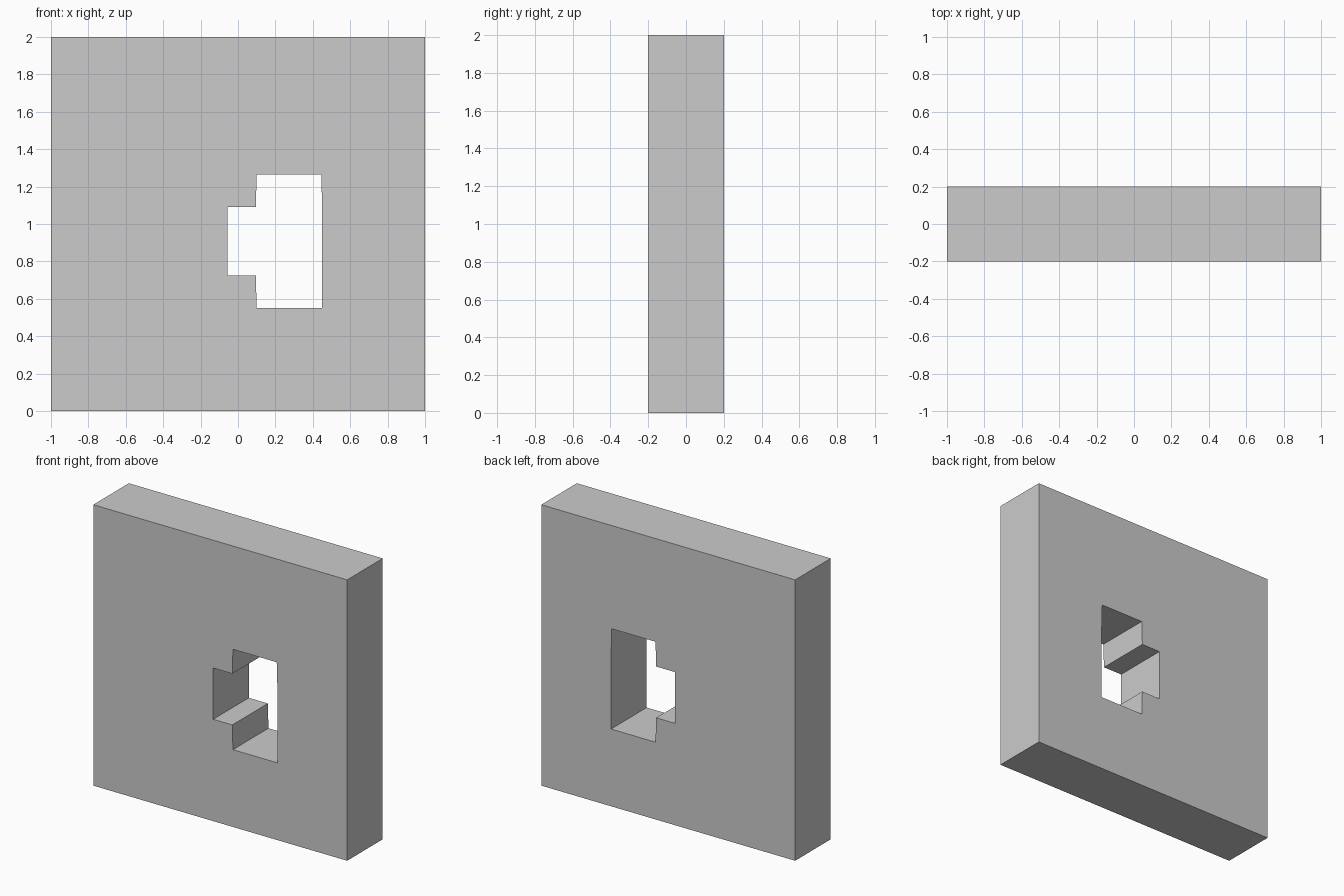
import bpy
from math import pi

if "Cube" in bpy.data.objects:
    bpy.data.objects.remove(bpy.data.objects["Cube"])

# Front profiles in (x, z): square slab and the stepped opening
outline = [(-1, 0), (1, 0), (1, 2), (-1, 2)]
opening = [(0.10, 0.55), (0.45, 0.55), (0.45, 1.09), (0.445, 1.265), (0.10, 1.265),
           (0.095, 1.09), (-0.055, 1.09), (-0.055, 0.725), (0.095, 0.725)]

curve = bpy.data.curves.new("wall_panel", 'CURVE')
curve.dimensions = '2D'
curve.fill_mode = 'BOTH'
curve.extrude = 0.2


def add_loop(points):
    spline = curve.splines.new('POLY')
    spline.points.add(len(points) - 1)
    for p, (x, z) in zip(spline.points, points):
        p.co = (x, z, 0, 1)
    spline.use_cyclic_u = True


add_loop(outline)
add_loop(opening)

# Wall panel, stood upright and turned into a clean mesh
panel = bpy.data.objects.new("wall_panel", curve)
bpy.context.collection.objects.link(panel)
panel.rotation_euler.x = pi / 2
bpy.context.view_layer.objects.active = panel
panel.select_set(True)
bpy.ops.object.convert(target='MESH')
bpy.ops.object.transform_apply(location=False, rotation=True, scale=False)
bpy.ops.object.mode_set(mode='EDIT')
bpy.ops.mesh.select_all(action='SELECT')
bpy.ops.mesh.remove_doubles(threshold=0.0001)
bpy.ops.mesh.normals_make_consistent(inside=False)
bpy.ops.object.mode_set(mode='OBJECT')
bpy.ops.object.shade_flat()
